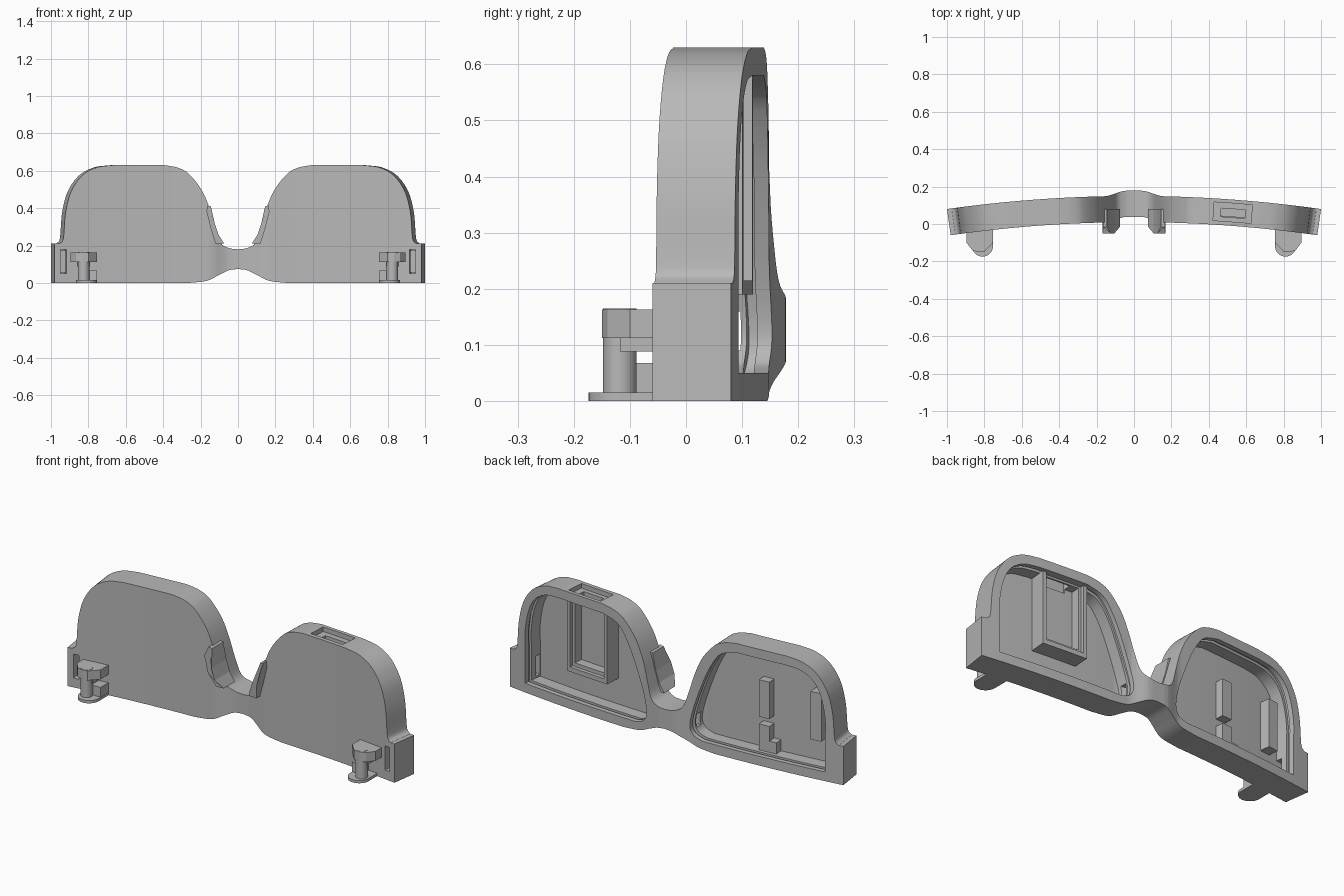
import bpy, bmesh
from mathutils import Vector

cube = bpy.data.objects.get("Cube")
if cube:
    bpy.data.objects.remove(cube, do_unlink=True)

grey = bpy.data.materials.new("plain grey")
grey.use_nodes = True
grey.diffuse_color = (0.48, 0.48, 0.48, 1)
grey.node_tree.nodes["Principled BSDF"].inputs["Base Color"].default_value = grey.diffuse_color

DEPTH = 0.14


def smooth(points, steps=5):
    """Smooth curve through a chain of points."""
    pts = [Vector(p) for p in points]
    pts = [2 * pts[0] - pts[1]] + pts + [2 * pts[-1] - pts[-2]]
    out = []
    for a, b, c, d in zip(pts, pts[1:], pts[2:], pts[3:]):
        for i in range(steps):
            t = i / steps
            out.append(0.5 * (2 * b + (c - a) * t + (2 * a - 5 * b + 4 * c - d) * t ** 2
                              + (3 * b - a - 3 * c + d) * t ** 3))
    return [tuple(p) for p in out] + [tuple(points[-1])]


def prism(name, outline, low, high, axis="y", side=1):
    """Extrude an outline along y (from x, z points) or z (from x, y points)."""
    bm = bmesh.new()

    def place(p, h):
        return (p[0] * side, h, p[1]) if axis == "y" else (p[0] * side, p[1], h)
    a = [bm.verts.new(place(p, low)) for p in outline]
    b = [bm.verts.new(place(p, high)) for p in outline]
    bm.faces.new(a)
    bm.faces.new(b)
    n = len(a)
    for i in range(n):
        j = (i + 1) % n
        bm.faces.new((a[i], a[j], b[j], b[i]))
    bmesh.ops.recalc_face_normals(bm, faces=bm.faces)
    mesh = bpy.data.meshes.new(name)
    bm.to_mesh(mesh)
    bm.free()
    mesh.materials.append(grey)
    obj = bpy.data.objects.new(name, mesh)
    bpy.context.collection.objects.link(obj)
    return obj


def box(name, x, y, z, side=1):
    return prism(name, [(x[0], z[0]), (x[1], z[0]), (x[1], z[1]), (x[0], z[1])], y[0], y[1], side=side)


def select(obj):
    bpy.ops.object.select_all(action="DESELECT")
    obj.select_set(True)
    bpy.context.view_layer.objects.active = obj


def cut(obj, *cutters):
    for cutter in cutters:
        select(obj)
        mod = obj.modifiers.new("cut", "BOOLEAN")
        mod.operation = "DIFFERENCE"
        mod.solver = "EXACT"
        mod.object = cutter
        bpy.ops.object.modifier_apply(modifier=mod.name)
        bpy.data.objects.remove(cutter, do_unlink=True)


def bend(obj):
    """Slice across the width, then wrap to the face curve with a raised bridge."""
    bm = bmesh.new()
    bm.from_mesh(obj.data)
    for i in range(-48, 49):
        bmesh.ops.bisect_plane(bm, geom=bm.verts[:] + bm.edges[:] + bm.faces[:], dist=1e-5,
                               plane_co=(i * 0.02, 0, 0), plane_no=(1, 0, 0))
    for v in bm.verts:
        x = v.co.x
        t = min(1, max(0, (0.16 - abs(x)) / 0.12))
        v.co.x = x * (0.98 + 0.02 * v.co.y / DEPTH)
        v.co.y += 0.01 - 0.07 * x * x + 0.028 * t * t * (3 - 2 * t)
    bm.to_mesh(obj.data)
    bm.free()


def shade(obj):
    select(obj)
    bpy.ops.object.shade_smooth_by_angle(angle=0.5)


# Frame body outline, one half then mirrored
half = smooth([(0, .18), (.05, .187), (.095, .215), (.125, .3), (.155, .4), (.2, .5),
               (.27, .585), (.33, .617), (.4, .63)])
half += smooth([(.68, .63), (.77, .618), (.85, .575), (.91, .49), (.94, .38), (.95, .26),
                (.957, .225), (.975, .21)])
half += [(1, .21), (1, 0)]
half += smooth([(.27, 0), (.17, .012), (.1, .045), (.05, .068), (0, .075)])
frame = prism("frame", half + [(-x, z) for x, z in half[-2:0:-1]], 0, DEPTH)

# Lens openings from the back, with a seat groove
opening = smooth([(.2, .05), (.15, .07), (.13, .12), (.15, .22), (.2, .36), (.25, .47),
                  (.31, .55), (.4, .58)])
opening += smooth([(.68, .58), (.77, .568), (.84, .52), (.88, .44), (.9, .33), (.9, .25)]) + [(.9, .05)]
groove = [(.52 + (x - .52) * 1.035, .31 + (z - .31) * 1.05) for x, z in opening]
for side in (1, -1):
    cut(frame,
        prism("opening_cutter", opening, .03, .2, side=side),
        prism("groove_cutter", groove, .095, .114, side=side),
        box("front_slot_cutter", (.936, .968), (-.1, .05), (.05, .18), side),
        box("slot_channel_cutter", (.88, .968), (.031, .062), (.06, .17), side))

# Wire channel through the bridge, and top recess with its slot
cut(frame,
    box("bridge_channel_cutter", (-.22, .22), (.05, .085), (.09, .16)),
    box("top_recess_cutter", (.43, .635), (.022, .12), (.605, .7)),
    box("top_slot_cutter", (.47, .6), (.045, .09), (.56, .62)))
bend(frame)
shade(frame)

# Tray inside the left lens
tray = box("tray", (.39, .645), (.02, .12), (.19, .6))
cut(tray,
    box("tray_cutter", (.425, .61), (.05, .2), (.235, .57)),
    box("tray_step_cutter", (.41, .625), (.1, .2), (.215, .58)),
    box("tray_slot_cutter", (.47, .6), (.045, .09), (.55, .7)))
bend(tray)

# Posts inside the right lens
for name, x, y, z in [("upper_post", (.49, .55), .075, (.23, .43)),
                      ("lower_post", (.49, .55), .075, (.05, .19)),
                      ("lower_post_foot", (.54, .59), .075, (.05, .11)),
                      ("outer_bar", (.79, .85), .085, (.18, .44))]:
    bend(box(name, x, (.02, y), z, side=-1))

# Nose pads and hinges
for side, label in ((1, "left"), (-1, "right")):
    pad = prism("nose_pad_" + label, [(.145, .41), (.165, .415), (.168, .38), (.145, .29), (.12, .21),
                                      (.075, .212), (.105, .26), (.125, .32)], -.05, .08, side=side)
    for v in pad.data.vertices:
        if v.co.y < 0 and (v.co.z > .4 or v.co.z < .22):
            v.co.y = -.015

    prism("hinge_arm_" + label, [(.895, -.02), (.895, -.1), (.865, -.14), (.835, -.15), (.8, -.148),
                                 (.755, -.1), (.755, -.02)], .112, .163, "z", side)
    prism("hinge_neck_" + label, [(.86, -.02), (.86, -.118), (.79, -.118), (.79, -.02)],
          .088, .113, "z", side)
    prism("hinge_block_" + label, [(.81, -.02), (.81, -.1), (.755, -.1), (.755, -.02)],
          .01, .068, "z", side)
    for name, radius, x, low, high in [("hinge_pin_", .03, .825, .01, .1645),
                                       ("hinge_foot_", .056, .81, 0, .015)]:
        bpy.ops.mesh.primitive_cylinder_add(vertices=32, radius=radius, depth=high - low,
                                            location=(x * side, -.118, (low + high) / 2))
        obj = bpy.context.object
        obj.name = name + label
        obj.data.materials.append(grey)
        shade(obj)
    prism("hinge_foot_tail_" + label, [(.866, -.118), (.754, -.118), (.754, -.02), (.866, -.02)],
          0, .015, "z", side)
